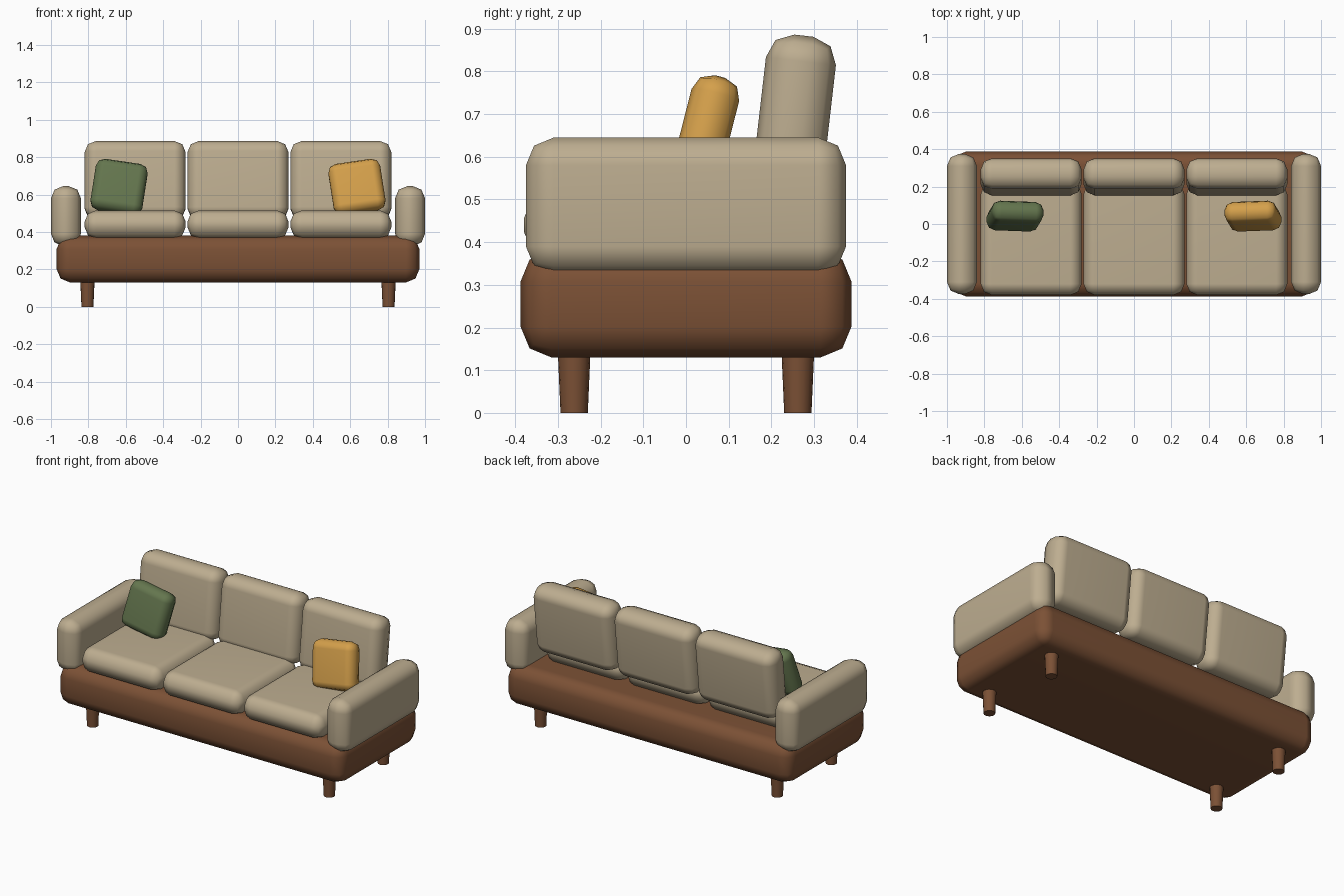
import bpy, bmesh, math
from mathutils import Matrix

cube = bpy.data.objects.get("Cube")
if cube:
    bpy.data.objects.remove(cube, do_unlink=True)


def material(name, rgb):
    m = bpy.data.materials.new(name)
    m.use_nodes = True
    m.diffuse_color = (*rgb, 1)
    bsdf = next(n for n in m.node_tree.nodes if n.type == 'BSDF_PRINCIPLED')
    bsdf.inputs["Base Color"].default_value = (*rgb, 1)
    return m


tan = material("tan_fabric", (0.51, 0.42, 0.28))
brown = material("brown_wood", (0.20, 0.082, 0.036))
green = material("green_fabric", (0.127, 0.18, 0.076))
orange = material("orange_fabric", (0.66, 0.35, 0.07))


def finish(name, bm, mat, matrix):
    """Turn a bmesh into a smooth-shaded object with one colour."""
    mesh = bpy.data.meshes.new(name)
    bm.to_mesh(mesh)
    bm.free()
    mesh.materials.append(mat)
    ob = bpy.data.objects.new(name, mesh)
    bpy.context.collection.objects.link(ob)
    ob.matrix_world = matrix
    bpy.ops.object.select_all(action='DESELECT')
    ob.select_set(True)
    bpy.context.view_layer.objects.active = ob
    bpy.ops.object.shade_smooth_by_angle(angle=math.radians(60))
    return ob


def soft_box(name, size, centre, bevel, mat, tilt=0, roll=0):
    """Rounded box; roll turns it in its own plane, tilt leans it back."""
    bm = bmesh.new()
    bmesh.ops.create_cube(bm, size=1, matrix=Matrix.Diagonal((*size, 1)))
    turn = Matrix.Rotation(-tilt, 4, 'X') @ Matrix.Rotation(roll, 4, 'Y')
    ob = finish(name, bm, mat, Matrix.Translation(centre) @ turn)
    mod = ob.modifiers.new("Bevel", 'BEVEL')
    mod.width = bevel
    mod.segments = 2
    ob.modifiers.new("Weighted normals", 'WEIGHTED_NORMAL')
    return ob


# Base
soft_box("base", (1.94, 0.775, 0.25), (0, 0, 0.255), 0.072, brown)

# Arms, legs and throw pillows on both sides
for side, word in ((1, "left"), (-1, "right")):
    soft_box(f"{word}_arm", (0.16, 0.75, 0.32), (side * 0.92, 0, 0.485), 0.065, tan)
    for y, end in ((-0.262, "front"), (0.262, "back")):
        bm = bmesh.new()
        bmesh.ops.create_cone(bm, cap_ends=True, segments=16, radius1=0.032,
                              radius2=0.039, depth=0.16)
        finish(f"{end}_{word}_leg", bm, brown,
               Matrix.Translation((side * 0.805, y, 0.08)))
    soft_box(f"{word}_pillow", (0.28, 0.115, 0.28), (side * 0.636, 0.042, 0.64),
             0.045, orange if side > 0 else green, tilt=0.25, roll=-side * 0.15)

# Seat and back cushions
for i, word in enumerate(("right", "middle", "left")):
    x = (i - 1) * 0.55
    soft_box(f"{word}_seat_cushion", (0.54, 0.6, 0.15), (x, -0.08, 0.44), 0.06, tan)
    soft_box(f"{word}_back_cushion", (0.54, 0.165, 0.42), (x, 0.252, 0.675), 0.06,
             tan, tilt=0.115)
